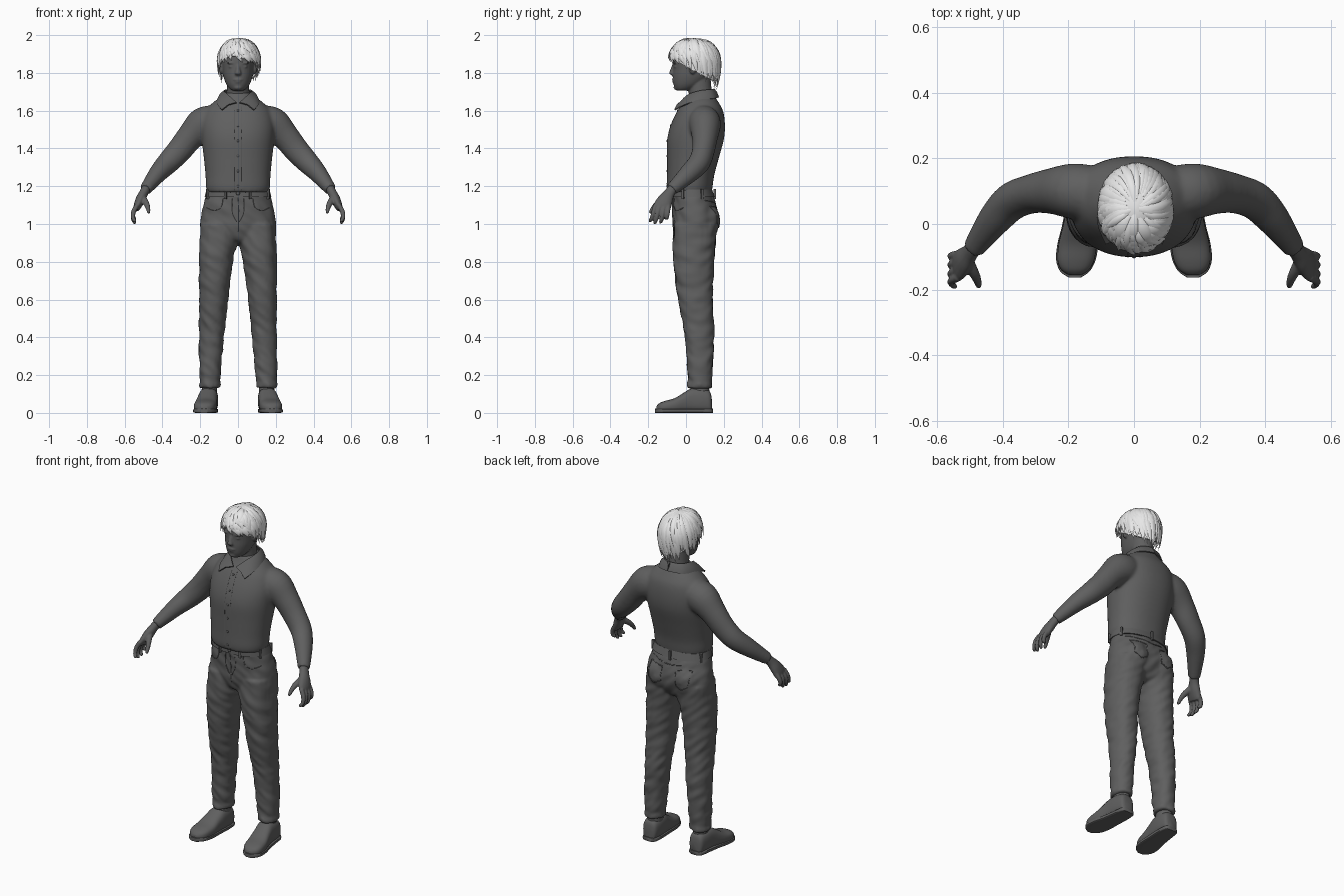
import bpy, bmesh, math, random
from mathutils import Vector, Matrix, noise
from mathutils.bvhtree import BVHTree

if "Cube" in bpy.data.objects:
    bpy.data.objects.remove(bpy.data.objects["Cube"])

random.seed(4)
V = Vector


def material(name, v):
    m = bpy.data.materials.new(name)
    m.diffuse_color = (v, v, v, 1)
    m.use_nodes = True
    m.node_tree.nodes["Principled BSDF"].inputs["Base Color"].default_value = m.diffuse_color
    return m


GREY = material("dark grey", 0.115)
WHITE = material("hair white", 0.8)


def spline(rows, k):
    """Catmull-Rom interpolation of equal-length rows."""
    out = []
    for i in range(len(rows) - 1):
        p = [rows[max(i - 1, 0)], rows[i], rows[i + 1], rows[min(i + 2, len(rows) - 1)]]
        for s in range(k):
            t = s / k
            out.append([0.5 * (2 * b + (c - a) * t + (2 * a - 5 * b + 4 * c - d) * t * t
                               + (3 * b - a - 3 * c + d) * t ** 3) for a, b, c, d in zip(*p)])
    return out + [list(rows[-1])]


def loft(bm, rows, n=24, ref=(1, 0, 0), axis=None, k=4, e=2.0, mirror=False):
    """Skin rings (x, y, z, half width along ref, other half width)."""
    rows = spline(rows, k)
    for side in ((1, -1) if mirror else (1,)):
        rings = []
        for i, (x, y, z, a, b) in enumerate(rows):
            t = V(axis) if axis else V(rows[min(i + 1, len(rows) - 1)][:3]) - V(rows[max(i - 1, 0)][:3])
            t.normalize()
            u = (V(ref) - t * V(ref).dot(t)).normalized()
            w = t.cross(u)
            ring = []
            for j in range(n):
                c, s = math.cos(2 * math.pi * j / n), math.sin(2 * math.pi * j / n)
                c = math.copysign(abs(c) ** (2 / e), c)
                s = math.copysign(abs(s) ** (2 / e), s)
                p = V((x, y, z)) + u * a * c + w * b * s
                ring.append(bm.verts.new((p.x * side, p.y, p.z)))
            rings.append(ring)
        for r, q in zip(rings, rings[1:]):
            for j in range(n):
                bm.faces.new((r[j], r[(j + 1) % n], q[(j + 1) % n], q[j]))
        bm.faces.new(rings[0])
        bm.faces.new(rings[-1])


def ball(bm, c, r, mirror=False):
    for s in ((1, -1) if mirror else (1,)):
        bmesh.ops.create_uvsphere(bm, u_segments=16, v_segments=10, radius=1,
                                  matrix=Matrix.Translation((c[0] * s, c[1], c[2])) @ Matrix.Diagonal((*r, 1)))


def finish(bm, name, mat=GREY, voxel=0, smooth=4, solid=0, angle=40):
    bmesh.ops.recalc_face_normals(bm, faces=bm.faces[:])
    me = bpy.data.meshes.new(name)
    bm.to_mesh(me)
    bm.free()
    ob = bpy.data.objects.new(name, me)
    bpy.context.collection.objects.link(ob)
    if solid:
        md = ob.modifiers.new("thickness", 'SOLIDIFY')
        md.thickness, md.offset = solid, 0
    if voxel:
        md = ob.modifiers.new("fuse", 'REMESH')
        md.mode, md.voxel_size = 'VOXEL', voxel
        md = ob.modifiers.new("relax", 'SMOOTH')
        md.factor, md.iterations = 0.5, smooth
    if solid or voxel:
        dg = bpy.context.evaluated_depsgraph_get()
        ob.data = bpy.data.meshes.new_from_object(ob.evaluated_get(dg))
        ob.modifiers.clear()
    ob.data.materials.clear()
    ob.data.materials.append(mat)
    ob.data.polygons.foreach_set("use_smooth", [True] * len(ob.data.polygons))
    if not voxel:
        ob.data.set_sharp_from_angle(angle=math.radians(angle))
    return ob


def projector(ob):
    """Return a function that finds the cloth surface at (x, z)."""
    tree = BVHTree.FromPolygons([v.co for v in ob.data.vertices], [p.vertices for p in ob.data.polygons])

    def hit(x, z, d=1):
        p = tree.ray_cast(V((x, -d, z)), V((0, d, 0)))[0]
        return p if p else V((x, 0, z))
    return hit


def seam(bm, hit, pts, d=1, r=0.0025, mirror=True):
    pts = spline(pts, 5)
    loft(bm, [(*hit(x, z, d), r, r) for x, z in pts], n=6, ref=(0, 1, 0), k=1, mirror=mirror)


# shirt: torso and sleeves fused
bm = bmesh.new()
loft(bm, [(0, cy, z, rx, ry) for z, cy, rx, ry in (
    (1.168, .02, .162, .116), (1.2, .02, .17, .121), (1.26, .025, .172, .125), (1.35, .037, .181, .137),
    (1.45, .051, .192, .15), (1.53, .064, .193, .142), (1.6, .076, .172, .12),
    (1.645, .08, .13, .092), (1.672, .08, .092, .075), (1.695, .08, .065, .066))],
    n=48, axis=(0, 0, 1), e=2.2)
loft(bm, [(.12, .09, 1.545, .085, .085), (.185, .1, 1.525, .085, .092), (.25, .1, 1.465, .07, .073),
          (.31, .092, 1.39, .06, .067), (.37, .07, 1.325, .058, .06), (.42, .02, 1.272, .053, .05),
          (.465, -.04, 1.215, .041, .039), (.49, -.077, 1.182, .034, .032)], ref=(0, 1, 0), mirror=True)
shirt = finish(bm, "shirt", voxel=0.009, smooth=6)
on_shirt = projector(shirt)

# trousers: hips, seat and legs fused, then creased
bm = bmesh.new()
loft(bm, [(0, cy, z, rx, ry) for z, cy, rx, ry in (
    (1.185, .03, .158, .1), (1.12, .04, .178, .113), (1.05, .05, .193, .121),
    (.98, .05, .201, .117), (.92, .045, .185, .09), (.895, .045, .14, .05))], n=40, axis=(0, 0, 1), e=2.2)
loft(bm, [(.1, .05, 1, .1, .115), (.103, .043, .9, .1, .113), (.117, .04, .8, .089, .108),
          (.129, .05, .6, .077, .092), (.14, .072, .4, .066, .077), (.149, .073, .2, .056, .065),
          (.15, .073, .165, .054, .063), (.15, .073, .155, .058, .067), (.15, .073, .13, .056, .065)],
     axis=(0, 0, 1), e=2.2, mirror=True)
ball(bm, (.085, .095, 1.02), (.088, .087, .1), True)
trousers = finish(bm, "trousers", voxel=0.009, smooth=5)
for v in trousers.data.vertices:
    amp = 0.006 + 0.004 * max(0, 0.6 - v.co.z)
    v.co += v.normal * amp * noise.noise(V((v.co.x * 13, v.co.y * 13 + 5, v.co.z * 24 + v.co.x * 18)))
on_trousers = projector(trousers)

# waistband, loops and stud
bm = bmesh.new()
loft(bm, [(0, .036, 1.142, .177, .116), (0, .03, 1.183, .167, .108)], n=48, axis=(0, 0, 1), k=2, e=2.2)
for a in (-112, -68, -25, 25, 90, 155, 205):
    c, s = math.cos(math.radians(a)), math.sin(math.radians(a))
    rot = Matrix.Rotation(math.atan2(s, c), 4, 'Z')
    bmesh.ops.create_cube(bm, size=1, matrix=Matrix.Translation((.176 * c, .034 + .118 * s, 1.158))
                          @ rot @ Matrix.Diagonal((.014, .012, .052, 1)))
ball(bm, (0, -.083, 1.162), (.01, .006, .01))
finish(bm, "waistband")

# pocket, fly and yoke seams
bm = bmesh.new()
seam(bm, on_trousers, [(.08, 1.135), (.09, 1.09), (.125, 1.07), (.165, 1.085)])
seam(bm, on_trousers, [(0, 1.14), (.003, 1.06), (.002, .96)], mirror=False)
seam(bm, on_trousers, [(.032, 1.135), (.03, 1.06), (.006, 1.01)])
for pts in ([(.045, 1.085), (.135, 1.095)], [(.045, 1.085), (.05, 1.0)], [(.05, 1.0), (.09, .98)],
            [(.09, .98), (.13, 1.005)], [(.13, 1.005), (.135, 1.095)], [(0, 1.105), (.15, 1.125)]):
    seam(bm, on_trousers, pts, d=-1)
finish(bm, "trouser_seams")

# shirt placket and buttons
bm = bmesh.new()
seam(bm, on_shirt, [(.018, 1.18), (.019, 1.4), (.017, 1.62)], r=.0018)
for i in range(6):
    p = on_shirt(0, 1.2 + i * .08)
    ball(bm, p, (.0065, .004, .0065))
finish(bm, "placket_and_buttons")

# shirt collar: folded strip with front points
top = [(0, .147, 1.715), (.055, .125, 1.71), (.072, .07, 1.703), (.052, .01, 1.682), (.008, -.032, 1.642)]
low = [(0, .172, 1.67), (.075, .145, 1.664), (.108, .075, 1.655), (.108, -.002, 1.632), (.085, -.06, 1.603)]
bm = bmesh.new()
for s in (1, -1):
    pairs = [[bm.verts.new((p[0] * s, p[1], p[2])) for p in (a, [(i + j) / 2 + o for i, j, o in
             zip(a, b, (.004, 0, .008))], b)] for a, b in zip(spline(top, 5), spline(low, 5))]
    for p, q in zip(pairs, pairs[1:]):
        for i in (0, 1):
            bm.faces.new((p[i], p[i + 1], q[i + 1], q[i]))
bmesh.ops.remove_doubles(bm, verts=bm.verts[:], dist=1e-4)
finish(bm, "collar", solid=.007)

# head: skull, neck and face features fused
bm = bmesh.new()
loft(bm, [(0, cy, z, rx, ry) for z, cy, rx, ry in (
    (1.706, -.02, .025, .028), (1.714, -.008, .042, .048), (1.74, .012, .062, .078), (1.78, .03, .077, .1),
    (1.82, .04, .083, .109), (1.87, .045, .086, .115), (1.92, .045, .08, .105),
    (1.955, .045, .058, .075), (1.975, .045, .025, .03))], n=32, axis=(0, 0, 1), e=2.1)
loft(bm, [(0, .085, 1.64, .066, .065), (0, .075, 1.7, .06, .062), (0, .065, 1.78, .06, .065)], axis=(0, 0, 1))
loft(bm, [(0, -.062, 1.845, .009, .01), (0, -.072, 1.815, .012, .012), (0, -.076, 1.797, .017, .013),
          (0, -.066, 1.786, .012, .008)], n=12, axis=(0, 0, 1))
ball(bm, (0, -.064, 1.764), (.025, .011, .006))
ball(bm, (0, -.06, 1.752), (.022, .012, .006))
ball(bm, (0, -.048, 1.723), (.025, .018, .014))
ball(bm, (.034, -.058, 1.853), (.026, .011, .006), True)
ball(bm, (.033, -.052, 1.833), (.017, .012, .008), True)
ball(bm, (.089, .035, 1.825), (.012, .02, .032), True)
finish(bm, "head", voxel=.005, smooth=2)

# hands: palm, four fingers and thumb
bm = bmesh.new()
loft(bm, [(.483, -.065, 1.195, .027, .024), (.5, -.088, 1.163, .029, .024), (.516, -.108, 1.13, .04, .026),
          (.532, -.125, 1.095, .047, .021), (.538, -.13, 1.075, .042, .014)], n=16, ref=(0, 1, 0), mirror=True)
for y0, y1, z1 in ((-.162, -.19, 1.01), (-.139, -.165, 1.0), (-.115, -.134, 1.003), (-.092, -.104, 1.022)):
    loft(bm, [(.534, y0, 1.1, .013, .013), (.553, (y0 * 2 + y1) / 3, 1.065, .012, .013),
              (.556, (y0 + y1 * 2) / 3, (1.055 + z1) / 2, .0105, .011),
              (.546, y1, z1 + .006, .009, .009), (.544, y1, z1, .004, .004)], n=10, ref=(0, 1, 0), mirror=True)
loft(bm, [(.508, -.11, 1.14, .02, .02), (.488, -.148, 1.113, .015, .017), (.477, -.172, 1.087, .012, .013),
          (.473, -.188, 1.063, .009, .009), (.473, -.191, 1.056, .004, .004)], n=10, ref=(0, 1, 0), mirror=True)
finish(bm, "hands", voxel=.0045, smooth=2)

# shoes: uppers cut flat at the ground, with soles and ankles
bm = bmesh.new()
loft(bm, [(x, y, h / 2, w, h / 2) for x, y, w, h in (
    (.154, .137, .025, .07), (.154, .125, .042, .115), (.155, .08, .05, .13), (.158, .03, .052, .13),
    (.164, -.01, .054, .108), (.171, -.06, .059, .078), (.177, -.11, .056, .064),
    (.179, -.14, .042, .052), (.179, -.156, .018, .036))], n=24, axis=(0, -1, 0), e=2.7, mirror=True)
loft(bm, [(.152, .073, .09, .042, .052), (.15, .073, .16, .04, .048)], axis=(0, 0, 1), mirror=True)
finish(bm, "shoes_and_ankles")
bm = bmesh.new()
loft(bm, [(x, y, .011, w, .011) for x, y, w in (
    (.154, .142, .024), (.154, .128, .043), (.156, .07, .051), (.163, 0, .055), (.171, -.06, .062),
    (.177, -.11, .06), (.18, -.145, .044), (.18, -.163, .018))], n=24, axis=(0, -1, 0), e=6, mirror=True)
finish(bm, "soles")


# hair: scalp shell plus swept tapered locks
def scalp(az, th, lift=0):
    o = max(0, th - math.pi / 2)
    r = (math.sin(th) if o == 0 else 1 - .14 * o * o)
    z = 1.862 + (.118 + lift) * (math.cos(th) if o == 0 else -o)
    return V((.005 + (.1 + lift) * r * math.cos(az), .045 + (.124 + lift) * r * math.sin(az), z))


def hairline(az):
    return 2.03 + .56 * math.sin(az) + .1 * math.cos(az)


bm = bmesh.new()
N = 40
rings = [[bm.verts.new(scalp(2 * math.pi * j / N, .03 + i / 12 * (hairline(2 * math.pi * j / N) - .15)))
          for j in range(N)] for i in range(13)]
bm.faces.new(rings[0])
for r, q in zip(rings, rings[1:]):
    for j in range(N):
        bm.faces.new((r[j], r[(j + 1) % N], q[(j + 1) % N], q[j]))
finish(bm, "hair_cap", WHITE, solid=.008)

bm = bmesh.new()
for i in range(210):
    az = i * 2.39996 + random.uniform(-.1, .1)
    layer = i / 210
    t0 = random.uniform(.05, .5) + layer * .75
    t1 = max(t0 + .55, hairline(az) * random.uniform(.82, 1.06) - .35 * (1 - layer) * random.random())
    sweep = random.uniform(.1, .45)
    flick = random.uniform(.002, .016)
    width = random.uniform(.011, .02)
    rows = []
    for s in range(6):
        f = s / 5
        p = scalp(az + sweep * f, t0 + (t1 - t0) * f, .002 + .007 * math.sin(math.pi * f) + flick * f * f)
        taper = (.45, .9, 1, .85, .5, .06)[s]
        rows.append((*p, width * taper, .006 * taper))
    mid = az + sweep / 2
    loft(bm, rows, n=6, ref=(-math.sin(mid), math.cos(mid), 0.05), k=2)
finish(bm, "hair_locks", WHITE, angle=60)
